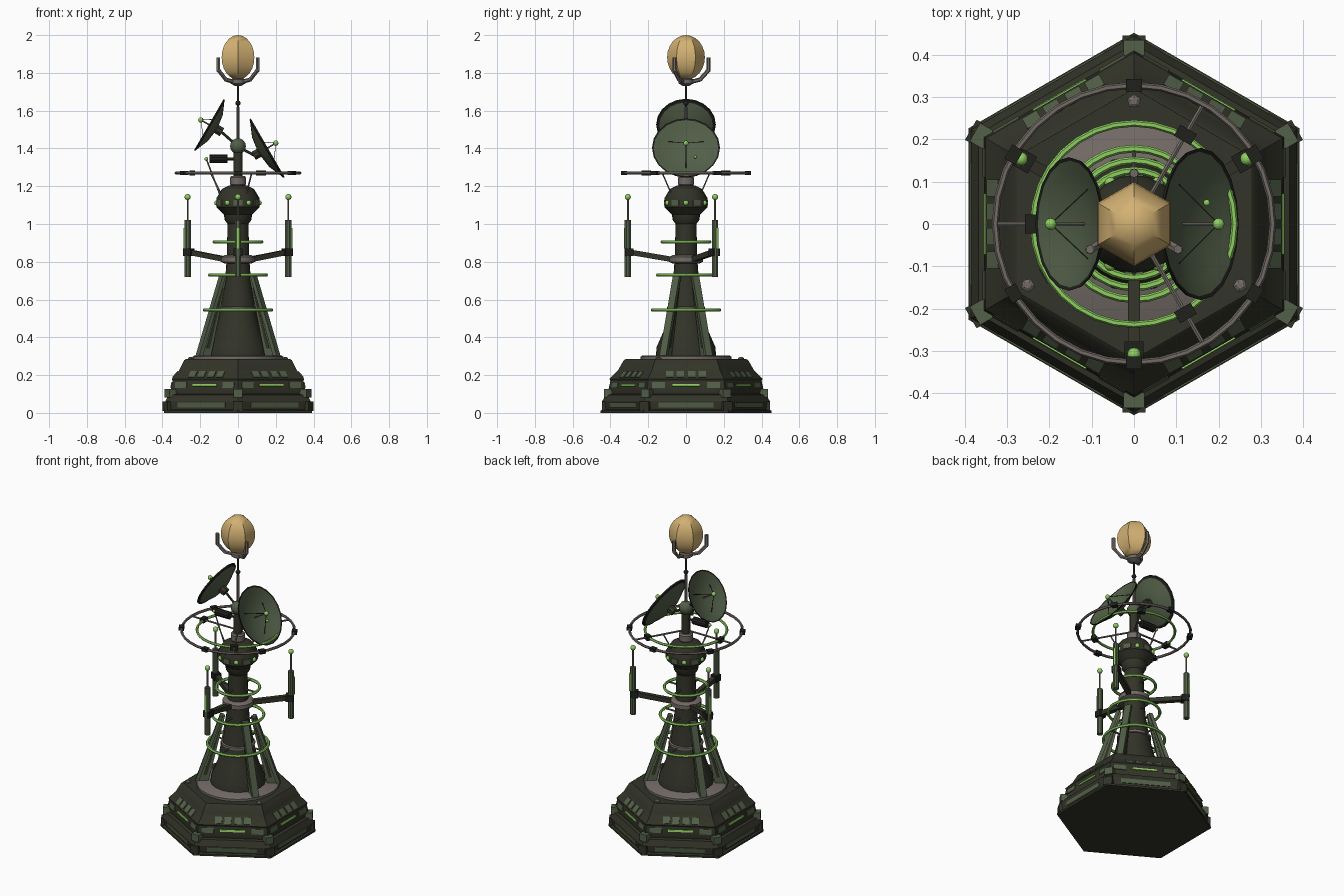
import bpy, bmesh
from math import sin, cos, pi, radians, sqrt
from mathutils import Vector, Matrix

cube = bpy.data.objects.get("Cube")
if cube:
    bpy.data.objects.remove(cube)

parts = []


def material(name, rgb):
    m = bpy.data.materials.new(name)
    m.use_nodes = True
    m.diffuse_color = (*rgb, 1)
    m.node_tree.nodes["Principled BSDF"].inputs["Base Color"].default_value = (*rgb, 1)
    return m


DARK = material("dark olive", (0.032, 0.033, 0.021))
GREEN = material("armour green", (0.085, 0.115, 0.065))
LIME = material("lime glow", (0.27, 0.62, 0.12))
GREY = material("warm grey", (0.17, 0.145, 0.13))
GOLD = material("sand gold", (0.65, 0.44, 0.17))
BLACK = material("near black", (0.014, 0.015, 0.012))


def finish(name, bm, mats, matrix=Matrix()):
    bmesh.ops.recalc_face_normals(bm, faces=bm.faces)
    me = bpy.data.meshes.new(name)
    bm.to_mesh(me)
    bm.free()
    for m in mats:
        me.materials.append(m)
    ob = bpy.data.objects.new(name, me)
    ob.matrix_world = matrix
    bpy.context.collection.objects.link(ob)
    parts.append(ob)
    return ob


def lathe(name, profile, sides, mats, phase=0.0, matrix=Matrix(), bands=()):
    """Spin (radius, height) points; bands lists segments using the second material."""
    bm = bmesh.new()
    rings = []
    for r, z in profile:
        n = 1 if r == 0 else sides
        rings.append([bm.verts.new((r * cos(phase + 2 * pi * i / sides),
                                    r * sin(phase + 2 * pi * i / sides), z)) for i in range(n)])
    for k, (a, b) in enumerate(zip(rings, rings[1:])):
        for i in range(sides):
            j = (i + 1) % sides
            loop = [a[i % len(a)], a[j % len(a)], b[j % len(b)], b[i % len(b)]]
            f = bm.faces.new(list(dict.fromkeys(loop)))
            f.material_index = int(k in bands)
    for ring in (rings[0], rings[-1]):
        if len(ring) > 1:
            bm.faces.new(ring)
    return finish(name, bm, mats, matrix)


def beam(name, a, b, r, mat, sides=8):
    a, b = Vector(a), Vector(b)
    d = b - a
    mx = Matrix.Translation(a) @ d.to_track_quat('Z', 'Y').to_matrix().to_4x4()
    return lathe(name, [(r, 0), (r, d.length)], sides, [mat], pi / sides, mx)


def ball(name, c, r, mat):
    bm = bmesh.new()
    bmesh.ops.create_uvsphere(bm, u_segments=12, v_segments=8, radius=r)
    return finish(name, bm, [mat], Matrix.Translation(c))


def box(name, c, size, mat, rot=Matrix()):
    bm = bmesh.new()
    bmesh.ops.create_cube(bm, size=1, matrix=Matrix.Diagonal((*size, 1)))
    return finish(name, bm, [mat], Matrix.Translation(c) @ rot)


def ring(name, r, z, t, mat):
    pts = [(r + t * cos(i * pi / 3), t * sin(i * pi / 3)) for i in range(7)]
    bm = bmesh.new()
    n = 32
    grid = [[bm.verts.new((p * cos(2 * pi * k / n), p * sin(2 * pi * k / n), h))
             for p, h in pts[:6]] for k in range(n)]
    for k in range(n):
        for i in range(6):
            a, b = grid[k], grid[(k + 1) % n]
            bm.faces.new((a[i], b[i], b[(i + 1) % 6], a[(i + 1) % 6]))
    return finish(name, bm, [mat], Matrix.Translation((0, 0, z)))


def polar(r, deg, z):
    return Vector((r * cos(radians(deg)), r * sin(radians(deg)), z))


def turn(deg):
    return Matrix.Rotation(radians(deg), 4, 'Z')


# Stepped hexagonal base
TIERS = [(.452, 0), (.452, .012), (.44, .018), (.445, .06), (.425, .095), (.405, .1),
         (.41, .125), (.4, .17), (.405, .18), (.36, .225), (.355, .235), (.33, .278), (.32, .284)]
lathe("hex_base", TIERS, 6, [DARK], pi / 2)


def panel(name, deg, tier, off, width, lo, hi, mat):
    """Thin plate lying on one sloped side of a base tier."""
    (r0, z0), (r1, z1) = TIERS[tier], TIERS[tier + 1]
    p, q = (polar(r * sqrt(3) / 2, deg, z) for r, z in ((r0, z0), (r1, z1)))
    up = (q - p).normalized()
    side = Vector((-sin(radians(deg)), cos(radians(deg)), 0))
    rot = Matrix((side, up, side.cross(up))).transposed().to_4x4()
    c = p.lerp(q, (lo + hi) / 2) + side * off
    box(name, c, (width, (q - p).length * (hi - lo), .009), mat, rot)


for deg in range(0, 360, 60):
    panel("skirt_panel", deg, 2, 0, .29, .25, .9, GREEN)
    panel("light_strip", deg, 6, 0, .145, .35, .62, LIME)
    for s in (-1, 1):
        panel("tier_panel", deg, 6, s * .145, .07, .15, .85, GREEN)
        for off in (.03, .085):
            panel("vent_panel", deg, 8, s * off, .04, .15, .85, GREEN)
    # Corner guards
    v = deg + 30
    box("corner_guard", polar(.412, v, .105), (.045, .05, .045), GREEN, turn(v))
    box("corner_foot", polar(.428, v, .035), (.035, .055, .05), DARK, turn(v))

# Deck disc and bolts
lathe("deck_disc", [(.24, .28), (.24, .298), (.23, .304)], 32, [GREY])
for deg in (90, 210, 330):
    lathe("deck_bolt", [(.017, .28), (.017, .29), (.008, .295)], 5, [GREY],
          radians(deg), Matrix.Translation(polar(.29, deg, 0)))

# Tower column with bulging head
COLUMN = [(.16, .3), (.155, .35), (.12, .43), (.09, .56), (.068, .7), (.06, .82), (.055, 1.0),
          (.07, 1.02), (.075, 1.05), (.115, 1.09), (.115, 1.135), (.085, 1.185), (.045, 1.205)]
lathe("tower_column", COLUMN, 20, [DARK])
lathe("arm_collar", [(.07, .79), (.09, .8), (.09, .825), (.07, .835)], 20, [GREY])
lathe("lower_collar", [(.085, .54), (.1, .545), (.1, .56), (.08, .565)], 20, [GREY])
lathe("neck_collar", [(.035, 1.2), (.042, 1.21), (.042, 1.245), (.035, 1.255)], 16, [GREY])
for deg in range(0, 360, 60):
    box("head_panel", polar(.11, deg + 30, 1.112), (.014, .045, .03), GREEN, turn(deg + 30))
    ball("head_light", polar(.112, deg, 1.112), .014, LIME)

# Buttress fins, each an open frame of two rails with a side web
FIN = [(.245, .303), (.17, .303), (.075, .72), (.1, .72)]
for deg in (30, 150, 210, 330):
    for name, t, mat, pts in (
            ("buttress_web", .022, GREEN, FIN),
            ("buttress_rail", .04, GREEN, [(.248, .303), (.225, .303), (.085, .725), (.105, .725)]),
            ("buttress_inset", .026, DARK, [(.2, .34), (.18, .34), (.095, .66), (.1, .66)])):
        bm = bmesh.new()
        f = bm.faces.new([bm.verts.new((r, -t / 2, z)) for r, z in pts])
        ext = bmesh.ops.extrude_face_region(bm, geom=[f])["geom"]
        bmesh.ops.translate(bm, vec=(0, t, 0), verts=[g for g in ext if isinstance(g, bmesh.types.BMVert)])
        finish(name, bm, [mat], turn(deg))

# Glowing rings round the tower, held on spokes
for r, z in ((.178, .545), (.15, .73), (.126, .905)):
    ring("tower_ring", r, z, .009, LIME)
    for deg in range(0, 360, 90):
        beam("ring_spoke", polar(.05, deg, z), polar(r, deg, z), .006, GREEN, 6)

# Three outrigger antennas
for deg in (30, 150, 270):
    beam("antenna_arm", polar(.06, deg, .81), polar(.305, deg, .852), .02, DARK, 4)
    box("antenna_clamp", polar(.3, deg, .85), (.045, .045, .04), BLACK, turn(deg))
    beam("antenna_body", polar(.308, deg, .72), polar(.308, deg, 1.02), .018, GREEN, 8)
    box("antenna_light", polar(.325, deg, .925), (.009, .014, .11), LIME, turn(deg))
    beam("antenna_rod", polar(.308, deg, 1.02), polar(.308, deg, 1.14), .005, GREY, 6)
    ball("antenna_tip", polar(.308, deg, 1.143), .016, LIME)

# Horizontal halo above the head
ring("halo_outer", .328, 1.27, .008, GREY)
ring("halo_inner", .238, 1.27, .008, LIME)
for deg in range(30, 390, 60):
    box("halo_node", polar(.328, deg, 1.27), (.03, .038, .022), BLACK, turn(deg))
for deg in (60, 180, 300):
    beam("halo_spoke", polar(.02, deg, 1.27), polar(.328, deg, 1.27), .006, GREY, 6)
    box("halo_clamp", polar(.243, deg, 1.27), (.03, .045, .026), BLACK, turn(deg))
    beam("halo_brace", polar(.09, deg, 1.16), polar(.145, deg, 1.27), .004, GREY, 6)

# Central mast
beam("mast_base", (0, 0, 1.25), (0, 0, 1.39), .025, DARK, 12)
ball("mast_joint", (0, 0, 1.412), .042, GREEN)
beam("mast_rod", (0, 0, 1.44), (0, 0, 1.62), .009, GREY)
beam("mast_tip", (0, 0, 1.62), (0, 0, 1.76), .006, DARK)
ball("mast_bead", (0, 0, 1.64), .014, BLACK)

# Dishes with feed horns
for side, c, R in ((1, (.155, 0, 1.402), .18), (-1, (-.152, 0, 1.525), .158)):
    c = Vector(c)
    axis = Vector((side * .865, 0, .5))
    up = Vector((-side * .5, 0, .865))
    bowl = [(0, -.3), (.5, -.23), (.9, -.06), (.98, -.035), (1, .015), (.95, 0), (.8, -.07), (.45, -.19), (0, -.25)]
    mx = Matrix.Translation(c) @ axis.to_track_quat('Z', 'Y').to_matrix().to_4x4()
    lathe("dish_bowl", [(r * R, z * R) for r, z in bowl], 20, [GREEN, BLACK], 0, mx, (2, 3, 4))
    back = c - axis * R * .27
    feed = c + axis * .052
    beam("dish_hub", back, back - axis * .035, .026, DARK, 8)
    beam("dish_arm", back - axis * .03, (0, 0, 1.41), .007, DARK, 6)
    beam("feed_stem", c - axis * R * .25, feed, .004, GREY, 6)
    ball("feed_horn", feed, .014, LIME)
    for k in range(3):
        a = radians(60 + 120 * k)
        foot = c + (up * cos(a) + Vector((0, 1, 0)) * sin(a)) * R * .6 - axis * R * .14
        beam("feed_strut", foot, feed, .002, BLACK, 4)
ball("dish_beacon", (.172, .05, 1.355), .008, LIME)

# Small sensor beside the mast
beam("sensor_body", (-.15, 0, 1.345), (-.055, 0, 1.345), .023, BLACK, 10)
beam("sensor_arm", (-.06, 0, 1.345), (0, 0, 1.345), .008, DARK, 6)
beam("sensor_whisker", (-.09, 0, 1.14), (-.168, 0, 1.345), .004, GREY, 6)
ball("sensor_lens", (-.168, 0, 1.345), .01, LIME)

# Cradle prongs and faceted beacon
lathe("cradle_hub", [(.015, 1.73), (.04, 1.745), (.04, 1.765), (.02, 1.775)], 12, [GREY])
for deg in (90, 210, 330):
    path = [polar(r, deg, z) for r, z in ((.025, 1.752), (.075, 1.765), (.12, 1.815), (.12, 1.882))]
    for a, b in zip(path, path[1:]):
        beam("cradle_prong", a, b, .011, GREY, 6)
    for p in path[1:3]:
        ball("cradle_elbow", p, .011, GREY)
ARC = [(.1 * sin(pi * k / 12), 1.882 - .118 * cos(pi * k / 12)) for k in range(13)]
ARC[0], ARC[-1] = (0, 1.764), (0, 2.0)
lathe("beacon", ARC, 6, [GOLD], pi / 2)

# Smooth rounded parts, keep hard edges
bpy.ops.object.select_all(action='DESELECT')
for ob in parts:
    ob.select_set(True)
bpy.context.view_layer.objects.active = parts[0]
bpy.ops.object.shade_smooth_by_angle(angle=radians(32))
